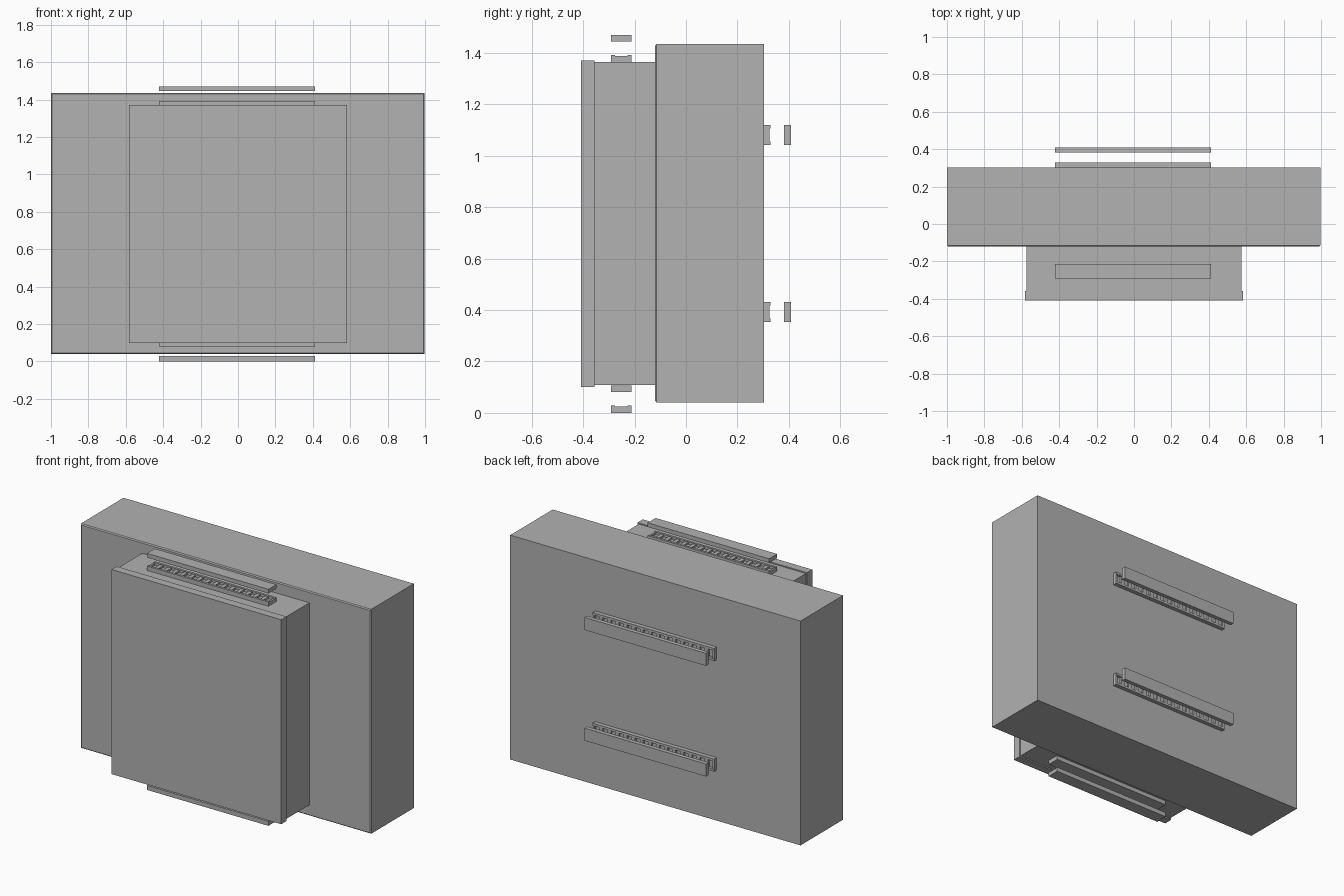
import bpy, bmesh, math
from mathutils import Vector, Matrix

cube = bpy.data.objects.get("Cube")
if cube:
    bpy.data.objects.remove(cube, do_unlink=True)

grey = bpy.data.materials.new("plain_grey")
grey.use_nodes = True
colour = (0.445, 0.445, 0.445, 1)
grey.diffuse_color = colour
grey.node_tree.nodes["Principled BSDF"].inputs["Base Color"].default_value = colour


def add_box(bm, lo, hi):
    """Add a box spanning two corners and return its vertices."""
    lo, hi = Vector(lo), Vector(hi)
    matrix = Matrix.Translation((lo + hi) / 2) @ Matrix.Diagonal((*(hi - lo), 1))
    return bmesh.ops.create_cube(bm, size=1, matrix=matrix)["verts"]


def finish(name, bm, matrix=None):
    if matrix:
        bm.transform(matrix)
    mesh = bpy.data.meshes.new(name)
    bm.to_mesh(mesh)
    bm.free()
    mesh.materials.append(grey)
    obj = bpy.data.objects.new(name, mesh)
    bpy.context.collection.objects.link(obj)
    return obj


# Wide rear case with a fine chamfer around its front face
bm = bmesh.new()
add_box(bm, (-1, -0.12, 0.04), (0.997, 0.303, 1.435))
front_edges = [e for e in bm.edges if all(v.co.y < 0 for v in e.verts)]
bmesh.ops.bevel(bm, geom=front_edges, offset=0.006, segments=1, affect='EDGES')
finish("main_case", bm)

# Front case and its slightly larger cover
bm = bmesh.new()
add_box(bm, (-0.575, -0.357, 0.108), (0.575, -0.12, 1.365))
finish("front_case", bm)
bm = bmesh.new()
add_box(bm, (-0.583, -0.408, 0.1), (0.583, -0.357, 1.372))
finish("front_cover", bm)

# Slotted rail and matching flat bar, built at the origin with z outward
X0, X1, HALF, HIGH = -0.423, 0.413, 0.039, 0.028


def rail_pair(name, matrix):
    bm = bmesh.new()
    wall, floor, rungs = 0.014, 0.012, 15
    add_box(bm, (X0, -HALF, 0), (X1, HALF, floor))
    for side in (-1, 1):
        ys = sorted((side * HALF, side * (HALF - wall)))
        add_box(bm, (X0, ys[0], floor), (X1, ys[1], HIGH))
    pitch = (X1 - X0) / rungs
    for i in range(rungs + 1):
        x = X0 + i * pitch
        add_box(bm, (max(X0, x - 0.012), wall - HALF, floor),
                (min(X1, x + 0.012), HALF - wall, HIGH - 0.004))
    finish(name + "_slotted_rail", bm, matrix)

    bm = bmesh.new()
    add_box(bm, (X0, -HALF, 0.081), (X1, HALF, 0.107))
    finish(name + "_flat_bar", bm, matrix)


# Pairs above and below the front case
rail_pair("top", Matrix.Translation((0, -0.252, 1.364)))
rail_pair("bottom", Matrix.Translation((0, -0.252, 0)))

# Pairs on the back of the main case
turn = Matrix.Rotation(-math.pi / 2, 4, 'X')
for name, z in (("back_upper", 1.081), ("back_lower", 0.393)):
    rail_pair(name, Matrix.Translation((0, 0.301, z)) @ turn)
